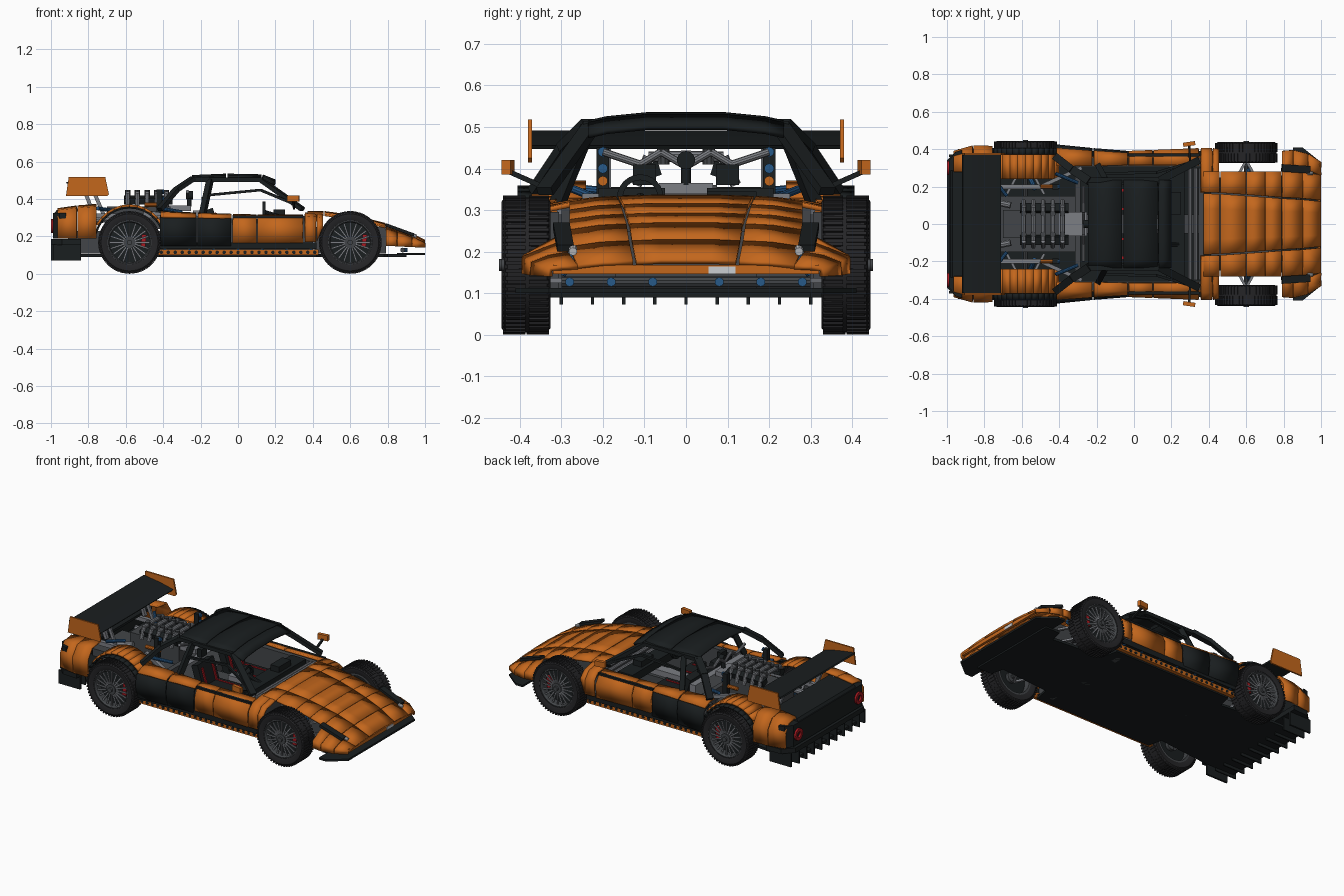
import bpy, bmesh, math
from mathutils import Vector, Matrix, Euler

if "Cube" in bpy.data.objects:
    bpy.data.objects.remove(bpy.data.objects["Cube"])

def mat(name, c):
    m = bpy.data.materials.new(name)
    m.diffuse_color = (*c, 1)
    m.use_nodes = True
    m.node_tree.nodes["Principled BSDF"].inputs["Base Color"].default_value = m.diffuse_color
    return m

ORANGE = mat("orange", (0.55, 0.135, 0.012))
BLACK = mat("black", (0.01, 0.013, 0.014))
RUBBER = mat("rubber", (0.018, 0.018, 0.02))
DARK = mat("dark_grey", (0.055, 0.06, 0.065))
GREY = mat("mid_grey", (0.2, 0.21, 0.23))
BLUE = mat("blue", (0.02, 0.1, 0.25))
RED = mat("red", (0.4, 0.01, 0.015))
WHITE = mat("light_grey", (0.6, 0.62, 0.65))

def finish(name, bm, m, mirror=False, solid=0):
    bmesh.ops.recalc_face_normals(bm, faces=bm.faces[:])
    me = bpy.data.meshes.new(name)
    bm.to_mesh(me)
    bm.free()
    me.materials.append(m)
    for p in me.polygons:
        p.use_smooth = not solid
    me.set_sharp_from_angle(angle=math.radians(30))
    ob = bpy.data.objects.new(name, me)
    bpy.context.collection.objects.link(ob)
    if solid:
        s = ob.modifiers.new("thickness", 'SOLIDIFY')
        s.thickness, s.offset = solid, 0
    if mirror:
        s = ob.modifiers.new("mirror", 'MIRROR')
        s.use_axis, s.use_mirror_merge = (False, True, False), False
    return ob

def boxes(name, m, items, mirror=False):
    """items: (centre, size[, euler])"""
    bm = bmesh.new()
    for c, s, *r in items:
        rot = Euler(r[0] if r else (0, 0, 0))
        bmesh.ops.create_cube(bm, size=1, matrix=Matrix.LocRotScale(Vector(c), rot, Vector(s)))
    return finish(name, bm, m, mirror)

def bars(name, m, items, mirror=False, n=10):
    """items: (start, end, radius) round, or (start, end, width, height) square"""
    bm = bmesh.new()
    for p, q, *w in items:
        p, q = Vector(p), Vector(q)
        rot, L, mid = (q - p).to_track_quat('Z', 'Y'), (q - p).length, (p + q) / 2
        if len(w) == 2:
            bmesh.ops.create_cube(bm, size=1, matrix=Matrix.LocRotScale(mid, rot, Vector((w[0], w[1], L))))
        else:
            bmesh.ops.create_cone(bm, cap_ends=True, segments=n, radius1=w[0], radius2=w[0], depth=L,
                                  matrix=Matrix.LocRotScale(mid, rot, Vector((1, 1, 1))))
    return finish(name, bm, m, mirror)

def prism(name, m, pts, plane, a, b, mirror=False):
    bm = bmesh.new()
    at = (lambda u, v, w: (u, w, v)) if plane == 'xz' else (lambda u, v, w: (u, v, w))
    lo, hi = [[bm.verts.new(at(u, v, w)) for u, v in pts] for w in (a, b)]
    bm.faces.new(lo)
    bm.faces.new(hi)
    for i in range(len(pts)):
        j = (i + 1) % len(pts)
        bm.faces.new((lo[i], lo[j], hi[j], hi[i]))
    return finish(name, bm, m, mirror)

def shell(name, m, rows, mirror=True, t=0.012, gap=0.03):
    """rows: (x, [(y, z), ...]); each strip between rows is a separate panel with a seam"""
    bm = bmesh.new()
    rows = [[Vector((x, y, z)) for y, z in yz] for x, yz in rows]
    for A, B in zip(rows, rows[1:]):
        a = [bm.verts.new(p.lerp(q, gap)) for p, q in zip(A, B)]
        b = [bm.verts.new(q.lerp(p, gap)) for p, q in zip(A, B)]
        for i in range(len(a) - 1):
            bm.faces.new((a[i], a[i + 1], b[i + 1], b[i]))
    return finish(name, bm, m, mirror, t)

def lathe(name, m, prof, centre, n=48):
    """closed profile (radius, y) spun around a y axis"""
    bm = bmesh.new()
    rings = [[bm.verts.new((centre[0] + r * math.cos(2 * math.pi * k / n), centre[1] + y,
                            centre[2] + r * math.sin(2 * math.pi * k / n))) for r, y in prof] for k in range(n)]
    for k in range(n):
        A, B = rings[k], rings[(k + 1) % n]
        for i in range(len(prof)):
            j = (i + 1) % len(prof)
            bm.faces.new((A[i], A[j], B[j], B[i]))
    return finish(name, bm, m, True)

# wheels: tyre, tread blocks, rim, spokes, brake
for tag, x, y in (("front", 0.6, 0.382), ("rear", -0.58, 0.388)):
    c, h = (x, y, 0.168), 0.056
    lathe(tag + "_tyre", RUBBER, [(0.118, -h + .006), (0.135, -h), (0.152, -h), (0.162, -h + .008), (0.163, h - .008),
                                  (0.152, h), (0.135, h), (0.118, h - .006)], c)
    tread = []
    for k in range(56):
        a = 2 * math.pi * k / 56
        for side in (-1, 1):
            b = a + side * 0.028
            tread.append(((x + .162 * math.cos(b), y + side * .028, .168 + .162 * math.sin(b)),
                          (0.011, 0.048, 0.009), (0, -b, 0)))
    boxes(tag + "_tread", RUBBER, tread, True)
    lathe(tag + "_rim", DARK, [(0.119, -.05), (0.119, .048), (0.112, .05), (0.106, .04), (0.106, -.05)], c)
    sp = []
    for k in range(20):
        a = 2 * math.pi * k / 20
        d = Vector((math.cos(a), 0, math.sin(a)))
        sp.append((Vector(c) + d * .025 + Vector((0, .04, 0)), Vector(c) + d * .112 + Vector((0, .036, 0)), .006, .009))
    bars(tag + "_spokes", GREY, sp, True)
    bars(tag + "_hub", DARK, [((x, y - .03, .168), (x, y + .05, .168), .032), ((x, y, .168), (x, y + .062, .168), .014)], True, 20)
    bars(tag + "_brake_disc", BLACK, [((x, y - .01, .168), (x, y, .168), .107)], True, 28)
    boxes(tag + "_brake_caliper", RED, [((x + .075, y + .008, .175), (.025, .025, .07), (0, .1, 0))], True)
    # axle, wishbones and dampers
    bars(tag + "_axle", DARK, [((x, 0, .168), (x, y, .168), .012)], True)
    bars(tag + "_wishbones", GREY, [((x + s, .16, z), (x, .34, z), .014, .012) for s in (-.1, .1) for z in (.13, .21)], True)
    bars(tag + "_dampers", BLUE, [((x, .3, .15), (x + .05, .19, .27), .014)], True)

# floor and inner tub
prism("floor", BLACK, [(-.98, .3), (-.78, .3), (-.42, .26), (-.4, .35), (.42, .35), (.44, .25), (.78, .22), (.8, .3), (.9, .3),
                       (.9, -.3), (.8, -.3), (.78, -.22), (.44, -.25), (.42, -.35), (-.4, -.35), (-.42, -.26), (-.78, -.3), (-.98, -.3)],
      'xy', .09, .105)
boxes("chassis", DARK, [((.6, 0, .18), (.38, .34, .14)), ((-.6, 0, .17), (.62, .3, .12)), ((-.3, 0, .2), (.03, .62, .2)),
                        ((.36, 0, .2), (.03, .6, .22)), ((0, 0, .15), (.7, .1, .12))])
boxes("inner_side_walls", DARK, [((0, .33, .2), (.8, .05, .19))], True)
bars("chassis_rails", GREY, [((-.4, .2, .31), (-.85, .2, .31), .025, .025), ((-.28, .3, .3), (-.5, .2, .33), .02, .02)], True)

# hood in three strips and flared nose corners
H = [(.37, .328, .318), (.46, .327, .315), (.6, .308, .295), (.7, .285, .272), (.79, .262, .248), (.9, .222, .208), (1.0, .172, .162)]
shell("hood_centre", ORANGE, [(x, [(-w, z), (-w / 2, z + .003), (w / 2, z + .003), (w, z)])
                              for (x, z, e), w in zip(H, (.163, .16, .15, .143, .136, .13, .12))], False, gap=.02)
shell("hood_sides", ORANGE, [(x, [(w + .007, z), ((w + .28) / 2, z - .003), (.28 if x < .95 else .26, e)])
                             for (x, z, e), w in zip(H, (.163, .16, .15, .143, .136, .13, .12))], gap=.02)
shell("nose_corners", ORANGE, [(.79, [(.285, .245), (.34, .215), (.385, .19), (.385, .15)]),
                               (.85, [(.285, .225), (.34, .205), (.39, .185), (.39, .147)]),
                               (.93, [(.285, .195), (.33, .187), (.37, .172), (.37, .143)]),
                               (1.0, [(.26, .162), (.30, .16), (.325, .157), (.325, .14)])], gap=.02)
boxes("nose_lip", ORANGE, [((.988, .0, .157), (.016, .64, .022))])
boxes("front_plate", WHITE, [((.996, .087, .155), (.006, .065, .018))])
bars("headlight_pods", BLACK, [((.79, .3, .262), (.94, .29, .208), .04, .016)], True)
bars("headlights", WHITE, [((.93, .272, .208), (.955, .272, .2), .01)], True)
prism("front_splitter", BLACK, [(.85, .41), (.9, .41), (1, .33), (1, -.33), (.9, -.41), (.85, -.41)], 'xy', .1, .112)
bars("nose_crossbar", DARK, [((.88, -.3, .127), (.88, .3, .127), .013)])
bars("nose_pins", BLUE, [((.88, y, .127), (.905, y, .127), .011) for y in (.08, .18, .28)], True)

# panels behind the front wheels, doors and side pods
shell("front_fender", ORANGE, [(.355, [(.17, .322), (.28, .318), (.365, .305), (.4, .27), (.4, .17)]),
                               (.42, [(.17, .322), (.28, .315), (.365, .3), (.4, .26), (.4, .17)]),
                               (.455, [(.25, .317), (.28, .312), (.36, .295), (.395, .26), (.395, .25)])])
shell("door", ORANGE, [(-.03, [(.315, .315), (.365, .305), (.385, .25), (.385, .165)]),
                       (.1, [(.315, .312), (.365, .302), (.39, .25), (.385, .165)]),
                       (.35, [(.315, .312), (.365, .302), (.4, .25), (.395, .165)])], gap=.015)
shell("side_pod", BLACK, [(-.42, [(.36, .31), (.415, .29), (.42, .23), (.4, .15)]),
                          (-.22, [(.36, .305), (.395, .29), (.4, .23), (.39, .15)]),
                          (-.035, [(.355, .305), (.38, .285), (.385, .23), (.385, .15)])], gap=.015)
shell("side_pod_top", ORANGE, [(-.42, [(.31, .33), (.36, .325), (.405, .305)]), (-.22, [(.31, .322), (.36, .316), (.39, .3)]),
                               (-.03, [(.315, .315), (.355, .312), (.378, .298)])])
boxes("door_top_strip", BLACK, [((.16, .368, .305), (.38, .016, .012))], True)
boxes("sill", BLACK, [((0, .375, .15), (.84, .03, .035))], True)
boxes("sill_beam", ORANGE, [((0, .36, .115), (.86, .026, .03))], True)
bars("sill_beam_holes", BLACK, [((-.41 + .0373 * i, .345, .115), (-.41 + .0373 * i, .3745, .115), .0095) for i in range(23)], True, 10)
bars("sill_pins", BLUE, [((-.39 + .13 * i, .35, .136), (-.39 + .13 * i, .385, .136), .009) for i in range(7)], True)

# rear arches and quarters
def arc(r, y0, y1, a0, a1, n):
    return [(-.58 + r * math.cos(math.radians(a0 + (a1 - a0) * i / n)),
             [(y, .168 + r * math.sin(math.radians(a0 + (a1 - a0) * i / n))) for y in (y0, y1)]) for i in range(n + 1)]
shell("rear_arch", ORANGE, arc(.197, .24, .372, 28, 152, 10), gap=.01)
shell("rear_arch_trim", BLACK, arc(.186, .365, .405, 15, 165, 14), gap=0, t=.01)
shell("rear_quarter", ORANGE, [(-.755, [(.28, .368), (.37, .355), (.412, .29), (.41, .19)]),
                               (-.86, [(.28, .36), (.37, .347), (.415, .29), (.41, .19)]),
                               (-.965, [(.28, .345), (.35, .335), (.385, .28), (.385, .19)])], gap=.02)

# tail, lights and diffuser
prism("tail_panel", BLACK, [(-.92, .395), (-.955, .385), (-.988, .34), (-.988, -.34), (-.955, -.385), (-.92, -.395)], 'xy', .19, .325)
prism("tail_deck", BLACK, [(-.8, .355), (-.97, .34), (-.985, .32), (-.8, .34)], 'xz', -.285, .285)
prism("tail_lower", BLACK, [(-.84, .405), (-.94, .4), (-1, .34), (-1, -.34), (-.94, -.4), (-.84, -.405)], 'xy', .155, .185)
boxes("diffuser_sides", BLACK, [((-.915, .365, .115), (.15, .012, .085))], True)
boxes("diffuser_fins", BLACK, [((-.925, y * .075, .115), (.15, .008, .085)) for y in range(-4, 5)])
lathe("tail_light_rings", RED, [(.037, .012), (.037, -.012), (.018, -.012), (.018, .012)], (0, 0, 0), 24)
rings = bpy.data.objects["tail_light_rings"]
rings.data.transform(Matrix.Translation((-.988, .3, .255)) @ Matrix.Rotation(math.pi / 2, 4, 'Z'))

# rear wing
prism("wing_blade", BLACK, [(-.92, .485), (-.915, .492), (-.8, .475), (-.71, .455), (-.715, .447), (-.8, .462)], 'xz', -.37, .37)
prism("wing_end_plates", ORANGE, [(-.92, .415), (-.905, .518), (-.71, .518), (-.69, .425), (-.7, .415)], 'xz', .37, .38, True)
bars("wing_struts", GREY, [((-.78, .19, .34), (-.83, .19, .47), .02, .02), ((-.72, .19, .32), (-.78, .19, .46), .012, .02)], True)

# roof, pillars and window frames
shell("roof", BLACK, [(x, [(-.235, z - .014), (-.19, z - .004), (-.09, z + .006), (.09, z + .006), (.19, z - .004), (.235, z - .014)])
                      for x, z in ((-.25, .516), (-.06, .524), (.13, .52), (.2, .492))], False, gap=.02)
bars("roof_side_rails", BLACK, [((-.25, .235, .503), (.13, .235, .503), .025, .022)], True)
bars("front_pillars", BLACK, [((.12, .225, .505), (.345, .34, .345), .04, .022)], True)
bars("window_frames", BLACK, [((-.17, .27, .42), (.12, .275, .448), .014, .014), ((.12, .275, .448), (.32, .335, .365), .014, .014)], True)
bars("middle_pillars", BLACK, [((-.15, .235, .5), (-.19, .31, .315), .03, .03)], True)
bars("rear_pillars", BLACK, [((-.24, .23, .51), (-.33, .29, .45), .045, .022), ((-.33, .29, .45), (-.42, .36, .345), .04, .022)], True)
bars("windscreen_base", GREY, [((.33, -.3, .3), (.33, .3, .3), .012), ((.3, -.3, .29), (.3, .3, .29), .012)])

# mirrors
boxes("mirrors", ORANGE, [((.295, .428, .403), (.065, .022, .034), (0, 0, .15))], True)
bars("mirror_arms", BLACK, [((.3, .33, .35), (.295, .425, .392), .012, .012)], True)

# cabin: seats, dashboard, steering wheel
boxes("seats", BLACK, [((.0, .13, .19), (.2, .16, .07)), ((-.13, .13, .26), (.045, .16, .18), (0, -.3, 0))], True)
boxes("seat_trim", RED, [((0, .13 + s, .226), (.16, .012, .006)) for s in (-.05, .05)]
      + [((-.105, .13 + s, .265), (.012, .012, .13), (0, -.3, 0)) for s in (-.05, .05)], True)
boxes("headrests", BLACK, [((-.18, .1, .385), (.03, .055, .05))], True)
boxes("dashboard", BLACK, [((.22, 0, .285), (.1, .58, .05)), ((.22, .11, .325), (.06, .12, .04))])
boxes("console", GREY, [((.1, 0, .22), (.3, .06, .05))])
lathe("steering_wheel", BLACK, [(.056, .008), (.056, -.008), (.042, -.008), (.042, .008)], (0, 0, 0), 24)
wheel = bpy.data.objects["steering_wheel"]
wheel.modifiers.clear()
wheel.data.transform(Matrix.Translation((.14, -.11, .33)) @ Matrix.Rotation(math.pi / 2, 4, 'Z'))
bars("steering_column", BLACK, [((.14, -.11, .33), (.24, -.11, .3), .012), ((.14, -.16, .33), (.14, -.06, .33), .006)])

# engine with intake runners and exhausts
boxes("engine_block", DARK, [((-.53, 0, .3), (.34, .15, .12))])
boxes("engine_cover", GREY, [((-.325, 0, .35), (.15, .13, .03)), ((-.22, 0, .28), (.04, .5, .12))])
boxes("engine_heads", BLACK, [((-.48, .085, .395), (.26, .045, .035), (-.3, 0, 0))], True)
R = [-.59 + .052 * i for i in range(5)]
bars("intake_runners", GREY, [((x, -.0, .43), (x, .09, .428), .013) for x in R] + [((x, .09, .428), (x, .12, .36), .013) for x in R], True)
bars("intake_caps", DARK, [((x, .055, .41), (x, .055, .447), .015) for x in R], True)
bars("air_intake", BLACK, [((-.27, 0, .42), (-.24, 0, .42), .022), ((-.26, 0, .36), (-.26, 0, .42), .012)], n=14)
bars("rear_brace", GREY, [((-.27, 0, .405), (-.27, .06, .44), .009), ((-.27, .06, .44), (-.27, .11, .41), .009), ((-.27, .11, .41), (-.27, .2, .44), .009)], True)
bars("exhausts", GREY, [((-.66, .1, .3), (-.8, .13, .28), .018)], True)
bars("suspension_towers", BLACK, [((-.42, .2, .32), (-.42, .2, .45), .03, .03)], True)
bars("tower_pins", BLUE, [((-.41, .2, .44), (-.395, .2, .44), .012), ((-.41, .2, .4), (-.395, .2, .4), .012)], True)
bars("tower_springs", ORANGE, [((-.5, .2, .37), (-.4, .2, .37), .012)], True)
bars("engine_bay_stays", BLUE, [((-.3, .22, .33), (-.42, .27, .35), .01), ((-.68, .15, .34), (-.75, .24, .35), .01)], True)
